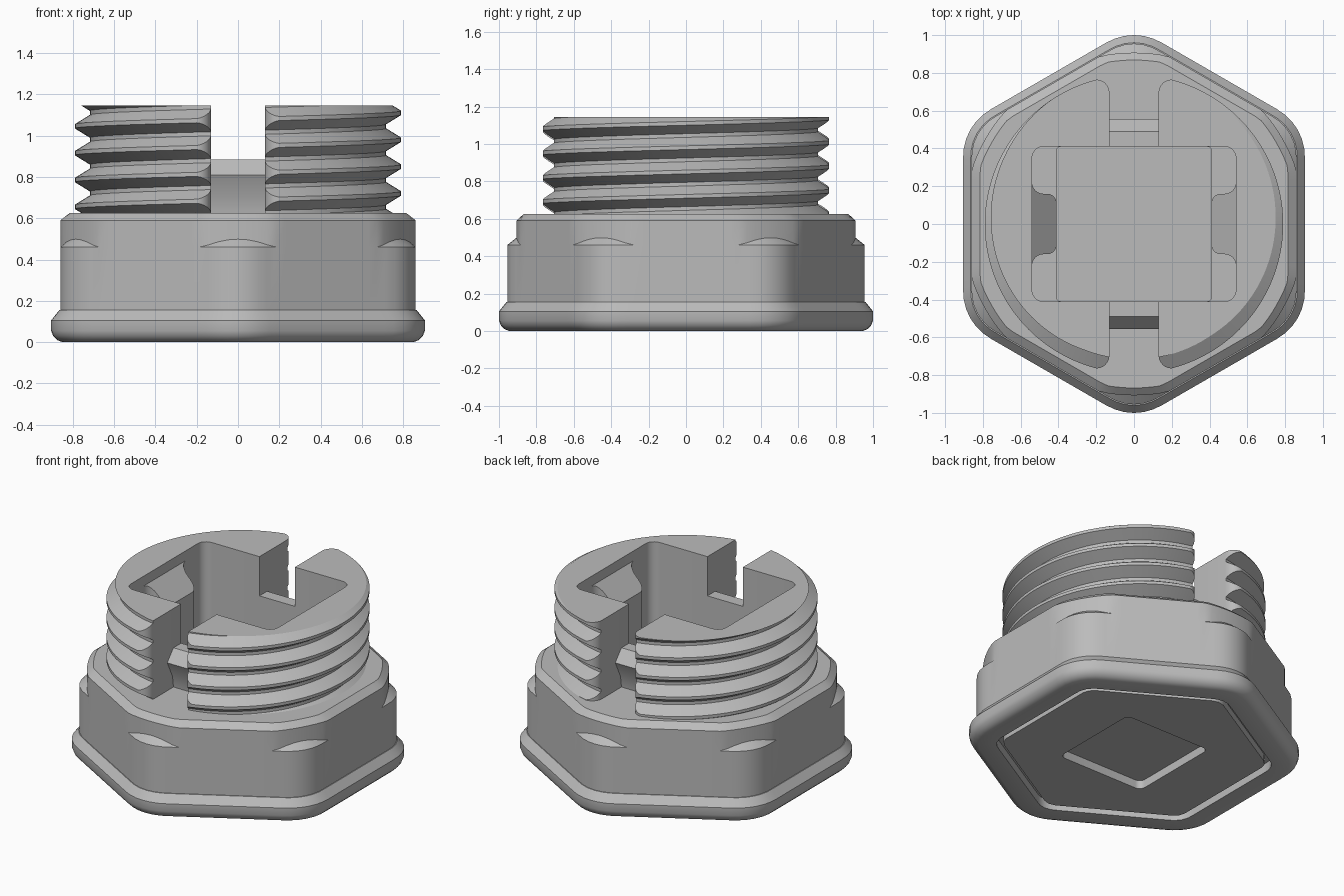
import bpy, bmesh
from math import sin, cos, tan, pi, sqrt, radians

cube = bpy.data.objects.get("Cube")
if cube:
    bpy.data.objects.remove(cube)

gray = bpy.data.materials.new("plain_gray")
gray.use_nodes = True
gray.diffuse_color = (0.5, 0.5, 0.5, 1)
gray.node_tree.nodes["Principled BSDF"].inputs["Base Color"].default_value = (0.5, 0.5, 0.5, 1)


def make_object(name, bm):
    bmesh.ops.recalc_face_normals(bm, faces=bm.faces)
    mesh = bpy.data.meshes.new(name)
    bm.to_mesh(mesh)
    bm.free()
    mesh.materials.append(gray)
    obj = bpy.data.objects.new(name, mesh)
    bpy.context.collection.objects.link(obj)
    return obj


def loft(name, rows, shift=0):
    """Join closed rows of points; shift is the row offset across the seam."""
    bm, known = bmesh.new(), {}

    def vert(p):
        key = tuple(round(c, 4) for c in p)
        if key not in known:
            known[key] = bm.verts.new(p)
        return known[key]

    grid = [[vert(p) for p in row] for row in rows]
    n, last = len(rows[0]), len(rows) - 1
    for k in range(last):
        for i in range(n):
            j, s = (i + 1, 0) if i + 1 < n else (0, shift)
            loop = (grid[k][i], grid[min(k + s, last)][j],
                    grid[min(k + 1 + s, last)][j], grid[k + 1][i])
            loop = list(dict.fromkeys(loop))
            if len(loop) > 2:
                bm.faces.new(loop)
    bm.faces.new(grid[0])
    bm.faces.new(grid[-1])
    return make_object(name, bm)


def prism(name, outline, low, high, place=lambda u, v, w: (u, v, w)):
    """Extrude an outline; high may be a function of the outline point."""
    top = high if callable(high) else lambda u, v: high
    return loft(name, [[place(u, v, low) for u, v in outline],
                       [place(u, v, top(u, v)) for u, v in outline]])


def arc(x, y, r, start, end, steps=6):
    return [(x + r * cos(radians(start + (end - start) * i / steps)),
             y + r * sin(radians(start + (end - start) * i / steps))) for i in range(steps + 1)]


def rounded_box(x, y, r):
    return (arc(x - r, y - r, r, 0, 90) + arc(r - x, y - r, r, 90, 180)
            + arc(r - x, r - y, r, 180, 270) + arc(x - r, r - y, r, 270, 360))


def cut(obj, cutter):
    mod = obj.modifiers.new("cut", "BOOLEAN")
    mod.operation, mod.solver, mod.object = "DIFFERENCE", "EXACT", cutter
    bpy.context.view_layer.objects.active = obj
    bpy.ops.object.modifier_apply(modifier=mod.name)


# Hexagonal base: rounded hexagon rings, corners clipped by a circle above the ledge
CORNER = 0.615
ANGLES = [radians(3 * i) for i in range(120)]


def hex_radius(a, t):
    t = abs((t + pi / 6) % (pi / 3) - pi / 6)
    if a * tan(t) <= CORNER * tan(pi / 6):
        return a / cos(t)
    d, phi = CORNER / cos(pi / 6), pi / 6 - t
    return d * cos(phi) + sqrt((a - CORNER) ** 2 - (d * sin(phi)) ** 2)


def hex_ring(a, z, clip=2.0, rise=0.0):
    ring = []
    for t in ANGLES:
        full = hex_radius(a, t)
        r = min(full, clip)
        ring.append((r * cos(t), r * sin(t), z + rise * (full - r)))
    return ring


base = loft("hex_base", [
    hex_ring(0.70, 0.01), hex_ring(0.70, 0.06), hex_ring(0.74, 0.06), hex_ring(0.74, 0),
    hex_ring(0.85, 0), hex_ring(0.875, 0.01), hex_ring(0.895, 0.03), hex_ring(0.905, 0.055),
    hex_ring(0.905, 0.105), hex_ring(0.865, 0.155), hex_ring(0.86, 0.155), hex_ring(0.86, 0.46),
    hex_ring(0.86, 0.46, 0.907, 0.8), hex_ring(0.86, 0.59, 0.907), hex_ring(0.815, 0.625, 0.868)])

# Threaded collar: helical rows clamped between the base and the flat top
PITCH, LOW, HIGH, ROOT, CREST = 0.13, 0.625, 1.145, 0.717, 0.79


def thread_point(t, offset):
    middle = 1.11 + PITCH * t / (2 * pi)
    z = max(LOW, min(HIGH, middle + offset))
    u = abs((z - middle + PITCH / 2) % PITCH - PITCH / 2)
    r = CREST + (ROOT - CREST) * max(0, min(1, (u - 0.01) / 0.045))
    return r * cos(t), r * sin(t), z


offsets = [PITCH * k + d for k in range(-6, 3) for d in (-0.055, -0.01, 0.01, 0.055)]
collar = loft("threaded_collar", [[thread_point(t, o) for t in ANGLES] for o in offsets], 4)

# Pocket, slots and underside recess
pocket = prism("pocket_cutter", rounded_box(0.54, 0.41, 0.06), 0.45, 2)
well = prism("well_cutter", rounded_box(0.41, 0.409, 0.02), 0.35, 0.5)
recess = prism("recess_cutter", rounded_box(0.315, 0.315, 0.04), -0.1, 0.065)
half = [(0.13, 0.2)] + arc(0.20, 0.695, 0.07, 180, 90) + [(0.2, 1)]
slot_outline = half + [(-x, y) for x, y in reversed(half)]
cutters = [pocket, well, recess]
for c in cutters:
    cut(base, c)
cut(collar, pocket)
for side in (1, -1):
    slot = prism("slot_cutter", [(x, side * y) for x, y in slot_outline], 0.5, 2)
    cut(collar, slot)
    cutters.append(slot)
for c in cutters:
    bpy.data.objects.remove(c)

parts = [base, collar]

# Catch bars across the slots, and ramped guides on the pocket side walls
catch = [(0.41, 0.625), (0.49, 0.625), (0.50, 0.70), (0.555, 0.81), (0.49, 0.885), (0.41, 0.885)]
quarter = [(0.56, -0.22)] + arc(0.48, -0.22, 0.06, 0, 90) + arc(0.46, -0.11, 0.05, 270, 180)
guide = quarter + [(x, -y) for x, y in reversed(quarter)]
for side, fb, lr in ((1, "back", "left"), (-1, "front", "right")):
    parts.append(prism(fb + "_catch", catch, -0.135, 0.135, lambda u, v, w: (w, side * u, v)))
    parts.append(prism(lr + "_guide", [(side * x, y) for x, y in guide], 0.45,
                       lambda u, v: 0.95 + (abs(u) - 0.41)))

# Smooth the curves, keep the edges sharp
bpy.ops.object.select_all(action="DESELECT")
for obj in parts:
    obj.select_set(True)
bpy.context.view_layer.objects.active = base
bpy.ops.object.shade_smooth_by_angle(angle=radians(30))
